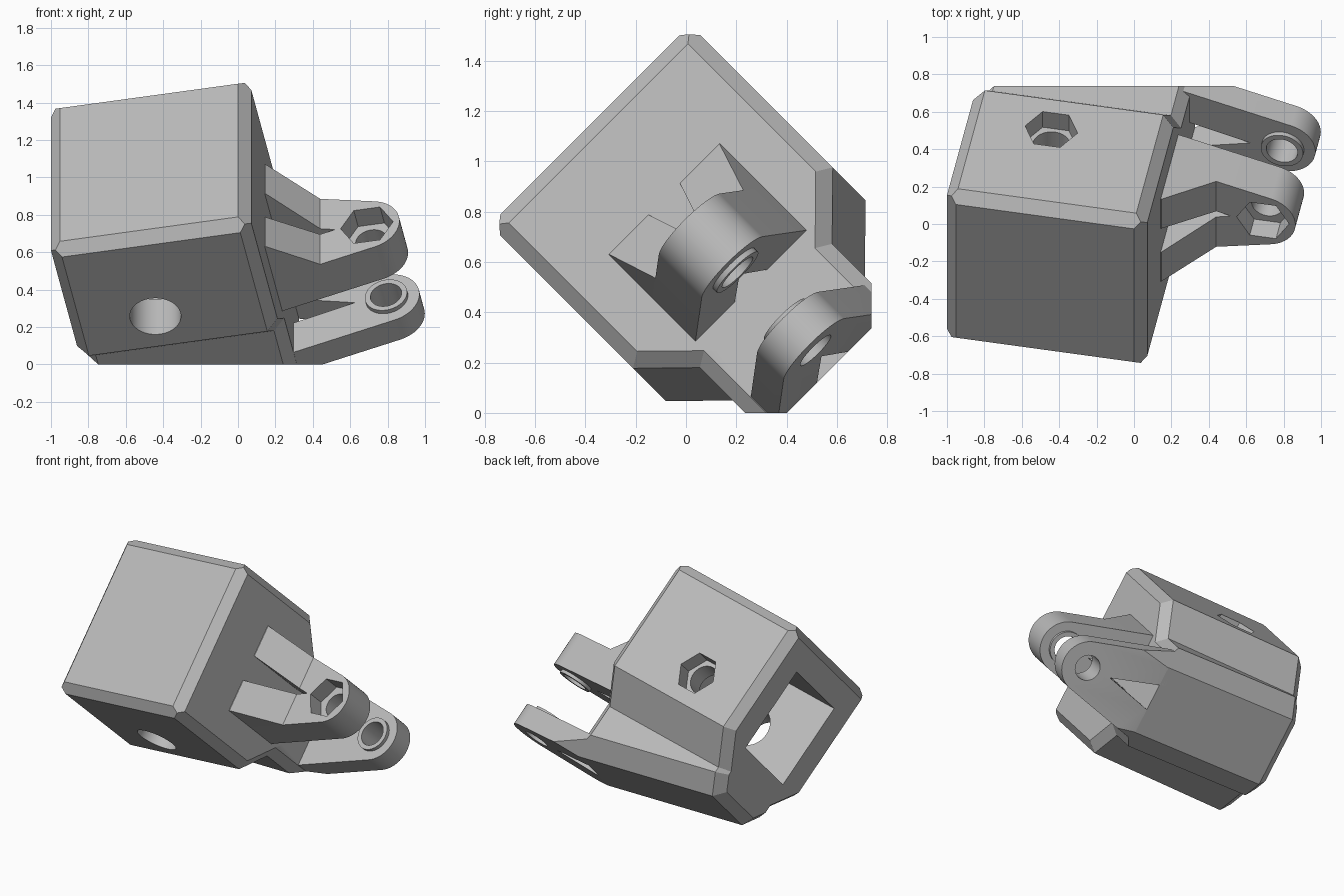
import bpy, bmesh, math
from mathutils import Matrix, Vector

if "Cube" in bpy.data.objects:
    bpy.data.objects.remove(bpy.data.objects["Cube"])

# Tilted working frame: u runs forward, a sideways, w upward
T = math.radians(10.95)
S, C, R2 = math.sin(T), math.cos(T), math.sqrt(0.5)
FRAME = Matrix(((C, 0, -S), (-S * R2, R2, -C * R2), (S * R2, R2, C * R2)))
LOCAL = FRAME.transposed()

grey = bpy.data.materials.new("light_grey")
grey.diffuse_color = (0.5, 0.5, 0.5, 1)
grey.use_nodes = True
grey.node_tree.nodes["Principled BSDF"].inputs["Base Color"].default_value = grey.diffuse_color


def clip(bm, planes):
    """Keep the part of a solid where n.p <= d for every plane."""
    for n, d in planes:
        n = Vector(n)
        geom = bm.verts[:] + bm.edges[:] + bm.faces[:]
        res = bmesh.ops.bisect_plane(bm, geom=geom, plane_co=n * (d / n.length_squared),
                                     plane_no=n, clear_outer=True, dist=1e-5)
        cut = [e for e in res["geom_cut"] if isinstance(e, bmesh.types.BMEdge)]
        if cut:
            bmesh.ops.holes_fill(bm, edges=[e for e in cut if e.is_boundary], sides=0)


def finish(name, bm):
    bmesh.ops.recalc_face_normals(bm, faces=bm.faces)
    bm.transform(FRAME.to_4x4())
    me = bpy.data.meshes.new(name)
    bm.to_mesh(me)
    bm.free()
    ob = bpy.data.objects.new(name, me)
    me.materials.append(grey)
    bpy.context.collection.objects.link(ob)
    return ob


def block(name, lo, hi, planes=()):
    bm = bmesh.new()
    bmesh.ops.create_cube(bm, size=1)
    lo, hi = Vector(lo), Vector(hi)
    for v in bm.verts:
        v.co = [(lo[i] + hi[i]) / 2 + v.co[i] * (hi[i] - lo[i]) for i in range(3)]
    clip(bm, planes)
    return finish(name, bm)


def prism(name, outline, lo, hi, planes=()):
    """Outline in (u, a), extruded from w = lo to w = hi."""
    bm = bmesh.new()
    f = bm.faces.new([bm.verts.new((p[0], p[1], lo)) for p in outline])
    ext = bmesh.ops.extrude_face_region(bm, geom=[f])["geom"]
    bmesh.ops.translate(bm, vec=(0, 0, hi - lo),
                        verts=[v for v in ext if isinstance(v, bmesh.types.BMVert)])
    clip(bm, planes)
    return finish(name, bm)


def cylinder(name, centre, radius, axis, lo, hi, n=48):
    """Round (or six-sided) bar along a (axis 1) or w (axis 2)."""
    bm = bmesh.new()
    rings = []
    for t in (lo, hi):
        ring = []
        for i in range(n):
            g = 2 * math.pi * i / n
            p, q = centre[0] + radius * math.cos(g), centre[1] + radius * math.sin(g)
            ring.append(bm.verts.new((p, t, q) if axis == 1 else (p, q, t)))
        rings.append(ring)
        bm.faces.new(ring)
    for i in range(n):
        j = (i + 1) % n
        bm.faces.new((rings[0][i], rings[0][j], rings[1][j], rings[1][i]))
    return finish(name, bm)


def combine(base, parts, op):
    """Apply booleans, then remove the tool solids."""
    for p in parts:
        m = base.modifiers.new("bool", 'BOOLEAN')
        m.operation, m.solver, m.object = op, 'EXACT', p
        dg = bpy.context.evaluated_depsgraph_get()
        me = bpy.data.meshes.new_from_object(base.evaluated_get(dg))
        base.modifiers.clear()
        base.data = me
        bpy.data.objects.remove(p)


def chamfer(p, q, c=0.06):
    return (Vector(p[0]) + Vector(q[0]), p[1] + q[1] - c)


# Main planes, each as (normal, offset)
front, rear = ((1, 0, 0), 0.266), ((-1, 0, 0), 0.825)
top = ((0, 0, 1), 1.06)
side_l, side_r = ((0, -1, 0), 0.024), ((0, 1, 0), 1.103)
under_l = ((0, -R2, -R2), -0.216 * R2)
under_r = ((0, R2, -R2), 0.86 * R2)
keel_l, keel_r = ((0, -1, 0), -0.166), ((0, 1, 0), 0.886)
# Underside planes of the keel, tilted against the housing
bottom = (LOCAL @ Vector((0, R2, -R2)), 0.283)
flat_l = (LOCAL @ Vector((0, 0, -1)), 0.0)
flat_r = (LOCAL @ Vector((0, 1, 0)), 0.737)

# Housing: wide chamfered upper box and narrower keel below
ends = [front, rear]
planes = ends + [top, side_l, side_r, under_l, under_r,
                 chamfer(top, side_l), chamfer(top, side_r)]
planes += [chamfer(e, s) for e in ends for s in (top, side_l, side_r, under_l, under_r)]
housing = block("housing", (-2, -2, 0), (2, 2, 2), planes)
planes = ends + [keel_l, keel_r, bottom, flat_l, flat_r]
planes += [chamfer(e, s) for e in ends for s in (keel_l, keel_r)]
planes += [chamfer(rear, s) for s in (bottom, flat_l, flat_r)]
keel = block("keel", (-2, -2, -1), (2, 2, 0.15), planes)
combine(housing, [keel], 'UNION')

# Rear socket, cross bolt hole and nut recess
BU, BW = -0.36, 0.465
combine(housing, [
    block("socket", (-1.2, 0.24, 0.23), (0.0, 0.84, 0.83)),
    cylinder("bolt_hole", (BU, BW), 0.137, 1, -0.3, 0.4),
    cylinder("thin_hole", (BU, BW), 0.10, 1, 0.7, 1.3),
    cylinder("nut_recess", (BU, BW), 0.143, 1, 0.985, 1.3, 6),
], 'DIFFERENCE')

# Fork outline: tapering sides, round tip, V slot at the root
HU, HA, RAD, TAPER = 0.774, 0.54, 0.177, math.atan(0.254)
ROOT = 0.22


def half(u):
    return RAD / math.cos(TAPER) + (HU - u) * math.tan(TAPER)


def slot(u):
    return 0.09 * (0.6 - u) / 0.334


arc = math.pi / 2 - TAPER
tip = [(HU + RAD * math.cos(g), HA + RAD * math.sin(g))
       for g in (-arc + 2 * arc * i / 32 for i in range(33))]
outline = [(ROOT, HA - half(ROOT))] + tip + [
    (ROOT, HA + half(ROOT)), (ROOT, HA + slot(ROOT)), (0.6, HA), (ROOT, HA - slot(ROOT))]

# Upper fork with two sloping gussets, boss and nut recess
upper = prism("upper_fork", outline, 0.127, 0.373)
for s in (-1, 1):
    quad = [(ROOT, HA + s * slot(ROOT)), (0.52, HA + s * slot(0.52)),
            (0.52, HA + s * half(0.52)), (ROOT, HA + s * half(ROOT))]
    gusset = prism("gusset", quad, 0.2, 0.623, [((1, 0, 1), 0.893)])
    combine(upper, [gusset], 'UNION')
combine(upper, [cylinder("boss", (HU, HA), 0.115, 2, 0.105, 0.2)], 'UNION')
combine(upper, [cylinder("pin_hole", (HU, HA), 0.085, 2, 0, 0.5),
                cylinder("nut_recess", (HU, HA), 0.143, 2, 0.25, 0.5, 6)], 'DIFFERENCE')

# Lower fork, trimmed flush with the keel underside
lower = prism("lower_fork", outline, -0.342, -0.19, [bottom, flat_l, flat_r])
combine(lower, [cylinder("boss", (HU, HA), 0.115, 2, -0.25, -0.164)], 'UNION')
combine(lower, [cylinder("pin_hole", (HU, HA), 0.085, 2, -0.5, 0)], 'DIFFERENCE')

# Smooth round surfaces, keep flat edges sharp
for ob in (housing, upper, lower):
    ob.data.shade_smooth()
    ob.data.set_sharp_from_angle(angle=math.radians(25))
